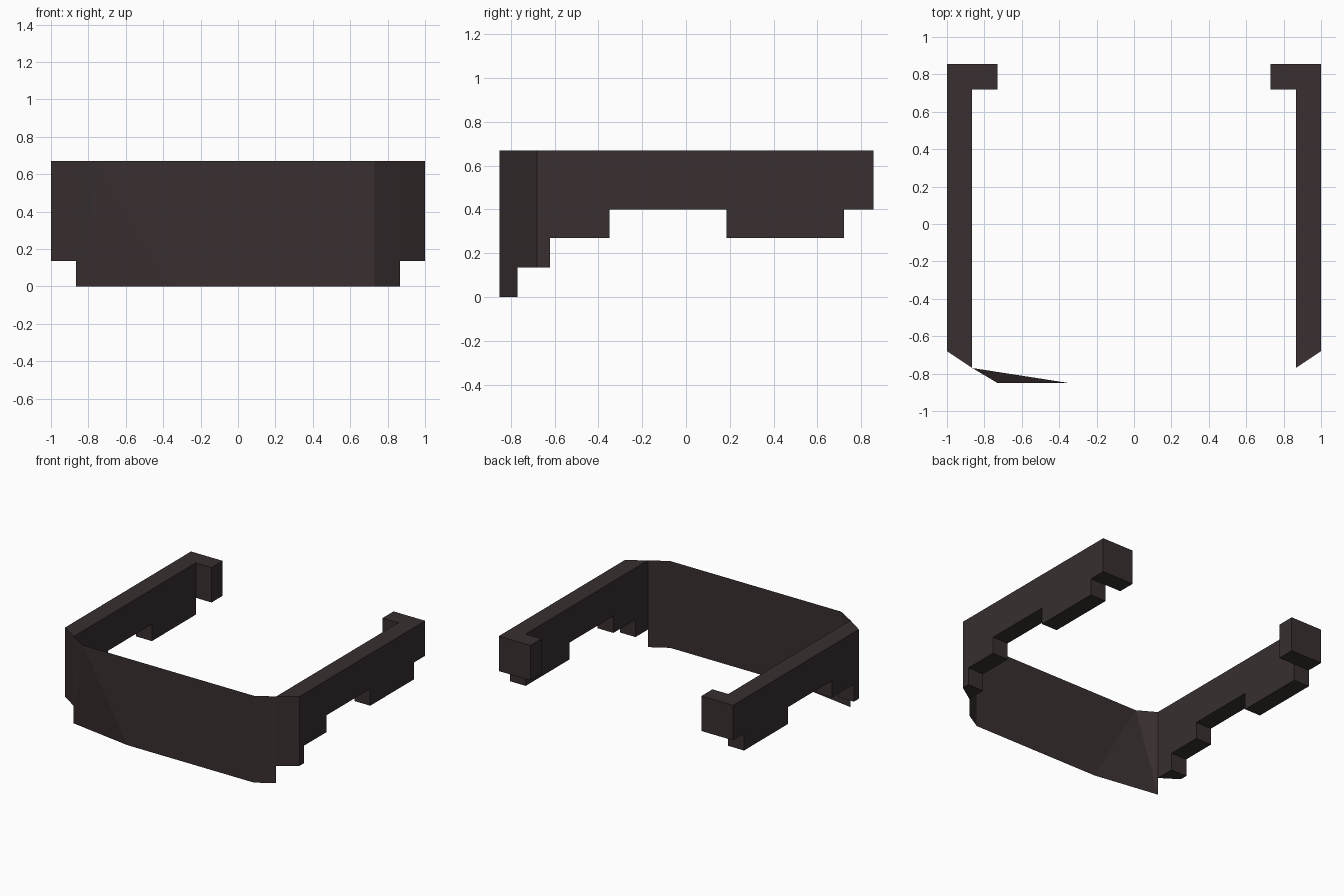
import bpy

if "Cube" in bpy.data.objects:
    bpy.data.objects.remove(bpy.data.objects["Cube"])

dark = bpy.data.materials.new("dark_brown_grey")
dark.diffuse_color = (0.040, 0.028, 0.029, 1)
dark.use_nodes = True
dark.node_tree.nodes["Principled BSDF"].inputs["Base Color"].default_value = dark.diffuse_color


def make(name, verts, faces):
    mesh = bpy.data.meshes.new(name)
    mesh.from_pydata(verts, [], faces)
    mesh.materials.append(dark)
    mesh.update()
    obj = bpy.data.objects.new(name, mesh)
    bpy.context.collection.objects.link(obj)
    return obj


def prism(name, inner, outer):
    """Close two matching outlines into a solid."""
    n = len(inner)
    faces = [tuple(range(n)), tuple(reversed(range(n, 2 * n)))]
    faces += [(i, i + n, (i + 1) % n + n, (i + 1) % n) for i in range(n)]
    obj = make(name, inner + outer, faces)
    # make the normals point outward on both mirrored sides
    import bmesh
    bm = bmesh.new()
    bm.from_mesh(obj.data)
    bmesh.ops.recalc_face_normals(bm, faces=bm.faces)
    bm.to_mesh(obj.data)
    bm.free()
    return obj


TOP = 0.67
OUT, IN, HOOK = 1.0, 0.865, 0.73

# stepped lower edge of the side arms, (y, z) from front to back
steps = [(-0.62, 0.135), (-0.62, 0.27), (-0.35, 0.27), (-0.35, 0.40),
         (0.185, 0.40), (0.185, 0.27), (0.72, 0.27), (0.72, 0.40),
         (0.855, 0.40), (0.855, TOP)]


def outline(x, front):
    return [(x, y, z) for y, z in [(front, TOP), (front, 0.135)] + steps]


for side, s in (("left", -1), ("right", 1)):
    # arm with a bevelled front end
    prism(side + "_arm", outline(s * IN, -0.77), outline(s * OUT, -0.68))
    # inward hook at the back
    hook = [(0.72, 0.40), (0.855, 0.40), (0.855, TOP), (0.72, TOP)]
    prism(side + "_back_hook", [(s * HOOK, y, z) for y, z in hook],
          [(s * IN, y, z) for y, z in hook])

# thin front sheet, its lower left corner cut back along a longer slant
FRONT, BEND = -0.85, -0.77
make("front_panel",
     [(-IN, BEND, TOP), (-HOOK, FRONT, TOP), (HOOK, FRONT, TOP), (IN, BEND, TOP),
      (-IN, BEND, 0), (-0.35, FRONT, 0), (HOOK, FRONT, 0), (IN, BEND, 0)],
     [(0, 4, 1), (1, 4, 5), (1, 5, 6, 2), (2, 6, 7, 3)])
